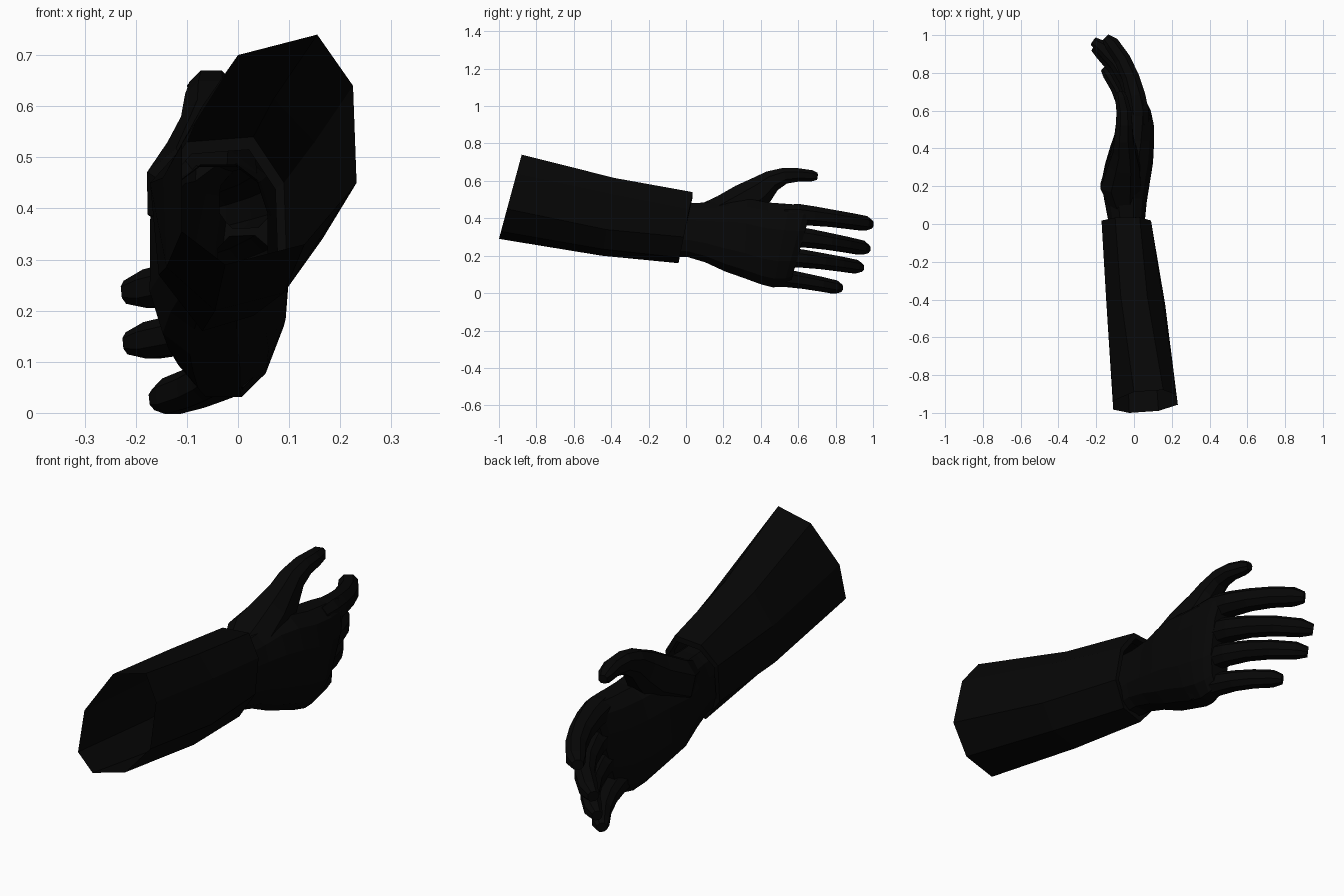
import bpy, bmesh, math
from mathutils import Vector

if "Cube" in bpy.data.objects:
    bpy.data.objects.remove(bpy.data.objects["Cube"])

black = bpy.data.materials.new("matte black")
black.diffuse_color = (0.002, 0.002, 0.002, 1)
black.use_nodes = True
black.node_tree.nodes["Principled BSDF"].inputs["Base Color"].default_value = black.diffuse_color


def loft(name, rings, closed=True):
    """Skin a list of equal-length point rings into one flat-shaded object."""
    bm = bmesh.new()
    vs = [[bm.verts.new(p) for p in r] for r in rings]
    n = len(vs[0])
    for a, b in zip(vs, vs[1:]):
        for i in range(n):
            bm.faces.new((a[i], a[(i + 1) % n], b[(i + 1) % n], b[i]))
    if closed:
        bm.faces.new(vs[-1])
        bm.faces.new(vs[0][::-1])
    bmesh.ops.recalc_face_normals(bm, faces=bm.faces)
    me = bpy.data.meshes.new(name)
    bm.to_mesh(me)
    bm.free()
    me.materials.append(black)
    ob = bpy.data.objects.new(name, me)
    bpy.context.collection.objects.link(ob)
    return ob


def oval(n, p):
    """Slightly boxy unit oval."""
    out = []
    for i in range(n):
        a = 2 * math.pi * (i + 0.5) / n
        c, s = math.cos(a), math.sin(a)
        out.append((math.copysign(abs(c) ** p, c), math.copysign(abs(s) ** p, s)))
    return out


def digit(name, path):
    """path: (x, y, z, half thickness, half height) per joint."""
    pts = [Vector(p[:3]) for p in path]
    rings = []
    for i, p in enumerate(path):
        t = (pts[min(i + 1, len(pts) - 1)] - pts[max(i - 1, 0)]).normalized()
        up = Vector((0, 0, 1))
        up = (up - t * up.dot(t)).normalized()
        side = t.cross(up)
        rings.append([pts[i] + side * (c * p[3]) + up * (s * p[4]) for c, s in oval(8, 0.85)])
    return loft(name, rings)


# Sleeve: three octagonal sections, slanted at both ends, open at the elbow
elbow = [(0, .70), (.155, .74), (.225, .64), (.232, .45), (.13, .33), (-.025, .29), (-.11, .355), (-.11, .525)]
middle = [(-.07, .60), (.07, .615), (.15, .53), (.165, .34), (.09, .235), (-.045, .20), (-.14, .285), (-.147, .46)]
wrist = [(-.10, .53), (.03, .54), (.09, .45), (.095, .30), (.03, .19), (-.07, .16), (-.155, .27), (-.172, .45)]


def section(pts, y0, slope, k=1.0):
    cx = sum(p[0] for p in pts) / len(pts)
    cz = sum(p[1] for p in pts) / len(pts)
    zmin = min(p[1] for p in pts)
    return [(cx + (x - cx) * k, y0 + slope * (z - zmin), cz + (z - cz) * k) for x, z in pts]


loft("sleeve", [
    section(elbow, -1.0, .27),
    section(middle, -.45, .17),
    section(wrist, -.04, .2),
    section(wrist, -.04, .2, .86),     # cuff lip turned inwards
    section(wrist, -.08, .2, .86),
], closed=False)

# Palm: y at mid height, z low, z high, x low, x high, forward lean with height
palm = [
    (-.07, .19, .49, -.135, .06, .1),
    (.02, .19, .485, -.138, .06, .1),
    (.12, .16, .49, -.158, .07, .1),
    (.22, .11, .51, -.175, .088, .05),
    (.32, .075, .51, -.15, .104, .05),
    (.42, .042, .49, -.115, .109, .1),
    (.51, .025, .482, -.085, .107, .2),
    (.58, .028, .475, -.045, .090, .28),
    (.615, .045, .465, -.03, .072, .28),
]
rings = []
for y, z0, z1, x0, x1, lean in palm:
    cz, hz, cx, hx = (z0 + z1) / 2, (z1 - z0) / 2, (x0 + x1) / 2, (x1 - x0) / 2
    ring = []
    for c, s in oval(12, .75):
        # little-finger side of the back of the hand falls towards the palm
        drop = -.04 * max(0, -s) * min(1, max(0, (y - .2) * 4))
        ring.append((cx + c * hx + drop, y + lean * s * hz, cz + s * hz))
    rings.append(ring)
hand = loft("hand", rings)
parts = []

# Fingers: knuckle and tip; bent towards -x by the same curl
fingers = {
    "index_finger": ((.03, .52, .425), (-.15, .986, .367), .060),
    "middle_finger": ((.032, .51, .307), (-.215, .968, .236), .058),
    "ring_finger": ((.02, .48, .196), (-.212, .935, .136), .055),
    "little_finger": ((-.01, .40, .093), (-.158, .825, .026), .054),
}
curl = [(0, 0), (.05, .17), (.12, .34), (.27, .55), (.50, .75), (.82, .93), (1, 1)]   # share of x bend, of length
size = [.85, 1.0, .92, .82, .76, .70, .42]
for name, (a, b, r) in fingers.items():
    path = []
    for (cx, cy), k in zip(curl, size):
        path.append((a[0] + (b[0] - a[0]) * cx, a[1] + (b[1] - a[1]) * cy,
                     a[2] + (b[2] - a[2]) * cy ** 1.4, r * k, r * k))
    parts.append(digit(name, path))

# Thumb: broad base and web leaving the palm, straightening at the tip
parts.append(digit("thumb", [
    (-.055, .08, .40, .070, .075),
    (-.070, .20, .43, .115, .100),
    (-.052, .32, .49, .090, .105),
    (-.052, .40, .55, .064, .085),
    (-.054, .46, .600, .053, .062),
    (-.052, .53, .628, .046, .046),
    (-.054, .60, .632, .042, .038),
    (-.068, .67, .627, .034, .032),
    (-.075, .70, .624, .020, .020),
]))

# Join the digits to the palm into one skin, then open it at the wrist
for p in parts:
    m = hand.modifiers.new("join_" + p.name, 'BOOLEAN')
    m.operation, m.solver, m.object = 'UNION', 'EXACT', p
bpy.context.view_layer.update()
skin = bpy.data.meshes.new_from_object(hand.evaluated_get(bpy.context.evaluated_depsgraph_get()))
hand.modifiers.clear()
hand.data = skin
for p in parts:
    bpy.data.objects.remove(p)
bm = bmesh.new()
bm.from_mesh(skin)
cap = [f for f in bm.faces if f.normal.y < -.9 and f.calc_center_median().y < -.03]
bmesh.ops.delete(bm, geom=cap, context='FACES')
bm.to_mesh(skin)
bm.free()
